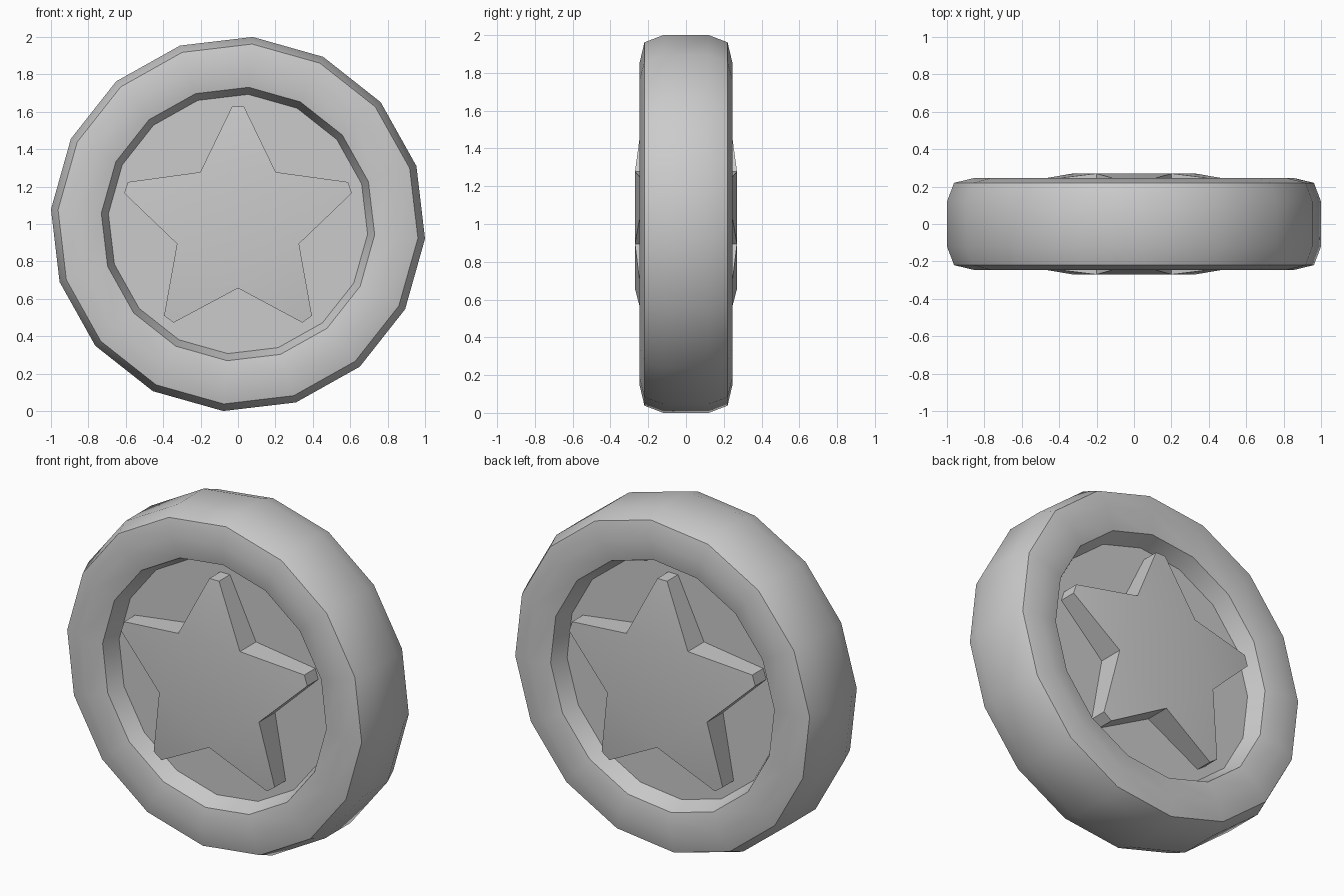
import bpy
import bmesh
from math import sin, cos, pi, radians

cube = bpy.data.objects.get("Cube")
if cube:
    bpy.data.objects.remove(cube, do_unlink=True)

SIDES = 16
TWIST = radians(4.5)
CENTRE_Z = 1.0

grey = bpy.data.materials.new("plain grey")
grey.use_nodes = True
grey.diffuse_color = (0.6, 0.6, 0.6, 1)
grey.node_tree.nodes["Principled BSDF"].inputs["Base Color"].default_value = (0.6, 0.6, 0.6, 1)


def polar(r, angle, y):
    """Point at a clockwise angle from the top, seen from the front."""
    return (r * sin(angle), y, CENTRE_Z + r * cos(angle))


def finish(bm, name):
    bmesh.ops.recalc_face_normals(bm, faces=bm.faces)
    mesh = bpy.data.meshes.new(name)
    bm.to_mesh(mesh)
    bm.free()
    mesh.materials.append(grey)
    obj = bpy.data.objects.new(name, mesh)
    bpy.context.collection.objects.link(obj)
    bpy.ops.object.select_all(action='DESELECT')
    obj.select_set(True)
    bpy.context.view_layer.objects.active = obj
    bpy.ops.object.shade_smooth_by_angle(angle=radians(30))
    return obj


# Rim and recessed disc: half profile mirrored in y, spun into a 16-sided wheel
half = [(0.695, 0.12), (0.733, 0.22), (0.86, 0.245), (0.965, 0.22), (1.003, 0.12)]
profile = half + [(r, -y) for r, y in reversed(half)]
bm = bmesh.new()
rings = [[bm.verts.new(polar(r, TWIST + 2 * pi * i / SIDES, y)) for i in range(SIDES)]
         for r, y in profile]
for a, b in zip(rings, rings[1:]):
    for i in range(SIDES):
        j = (i + 1) % SIDES
        bm.faces.new((a[i], a[j], b[j], b[i]))
bm.faces.new(rings[0])
bm.faces.new(rings[-1])
finish(bm, "rim_and_disc")

# Star: flat middle, arms sloping down to blunt tips, the same on both sides
bm = bmesh.new()
caps = []
for side in (-1, 1):
    outline, inner = [], []
    for k in range(5):
        a = 2 * pi * k / 5
        tips = [bm.verts.new(polar(0.63, a + t, side * 0.222)) for t in (-0.05, 0.05)]
        notch = bm.verts.new(polar(0.343, a + pi / 5, side * 0.27))
        outline += tips + [notch]
        inner.append(notch)
    for k in range(5):
        bm.faces.new((inner[k - 1], outline[3 * k], outline[3 * k + 1], inner[k]))
    bm.faces.new(inner)
    caps.append(outline)
front, back = caps
for i in range(len(front)):
    bm.faces.new((front[i - 1], front[i], back[i], back[i - 1]))
finish(bm, "star")
